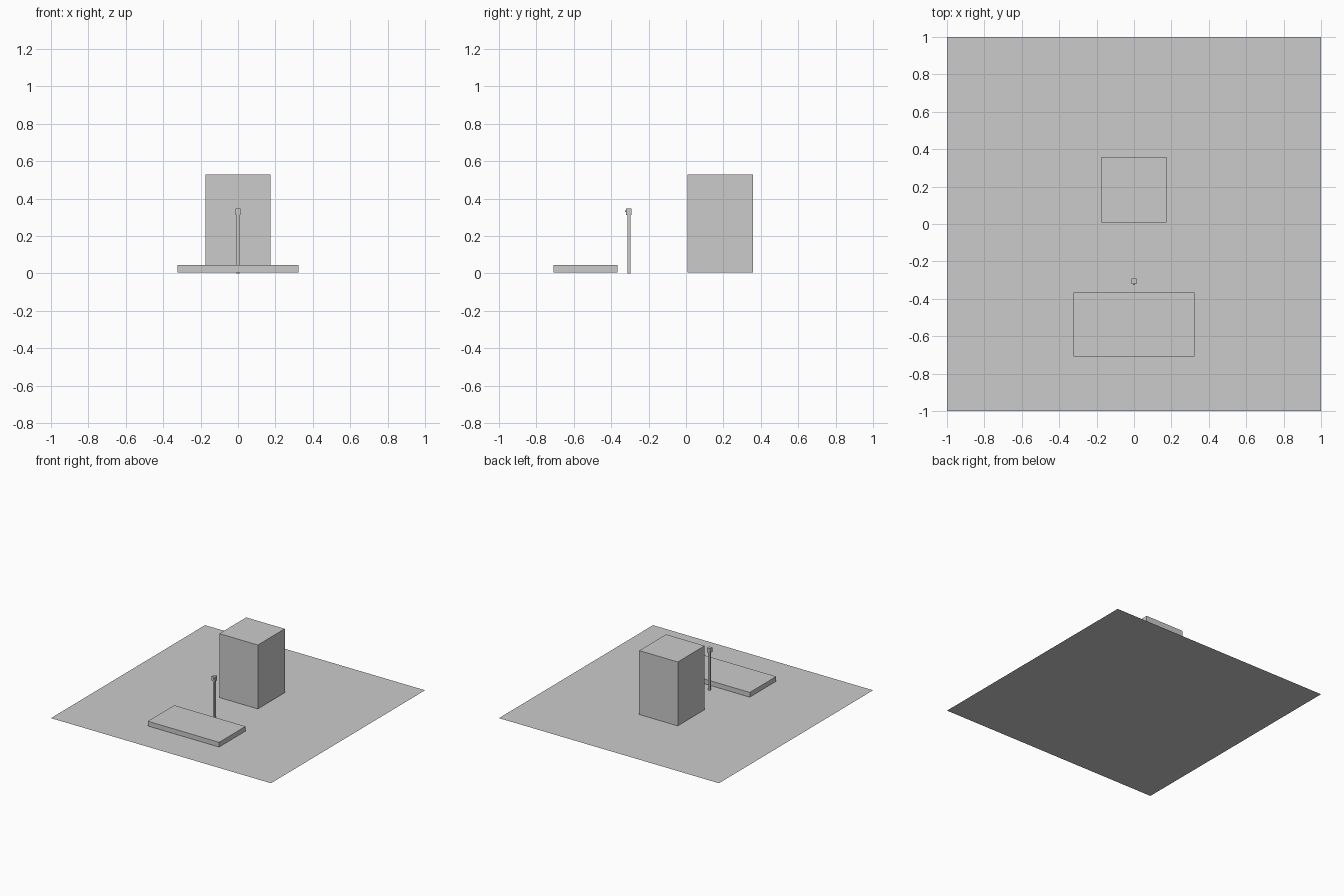
import bpy

if "Cube" in bpy.data.objects:
    bpy.data.objects.remove(bpy.data.objects["Cube"])


def box(name, x, y, z):
    """Axis-aligned box from (min, max) ranges."""
    lo, hi = zip(x, y, z)
    centre = [(a + b) / 2 for a, b in zip(lo, hi)]
    bpy.ops.mesh.primitive_cube_add(size=1, location=centre)
    ob = bpy.context.object
    ob.name = name
    ob.scale = [b - a for a, b in zip(lo, hi)]
    bpy.ops.object.transform_apply(location=False, rotation=False, scale=True)
    return ob


# Flat floor sheet
bpy.ops.mesh.primitive_plane_add(size=2, location=(0, 0, 0))
bpy.context.object.name = "floor"

# Tall block at the back and low slab at the front
box("tall_block", (-0.175, 0.175), (0.008, 0.357), (0.005, 0.53))
box("low_slab", (-0.324, 0.324), (-0.708, -0.365), (0.005, 0.044))

# Slim post carrying a small cubic head with a front nub
POST_Y = -0.306


def on_post(name, half, z):
    return box(name, (-half, half), (POST_Y - half, POST_Y + half), z)


on_post("post", 0.008, (0, 0.312))
on_post("post_head", 0.0145, (0.312, 0.348))
box("head_nub", (-0.005, 0.005), (POST_Y - 0.019, POST_Y - 0.014), (0.328, 0.338))
